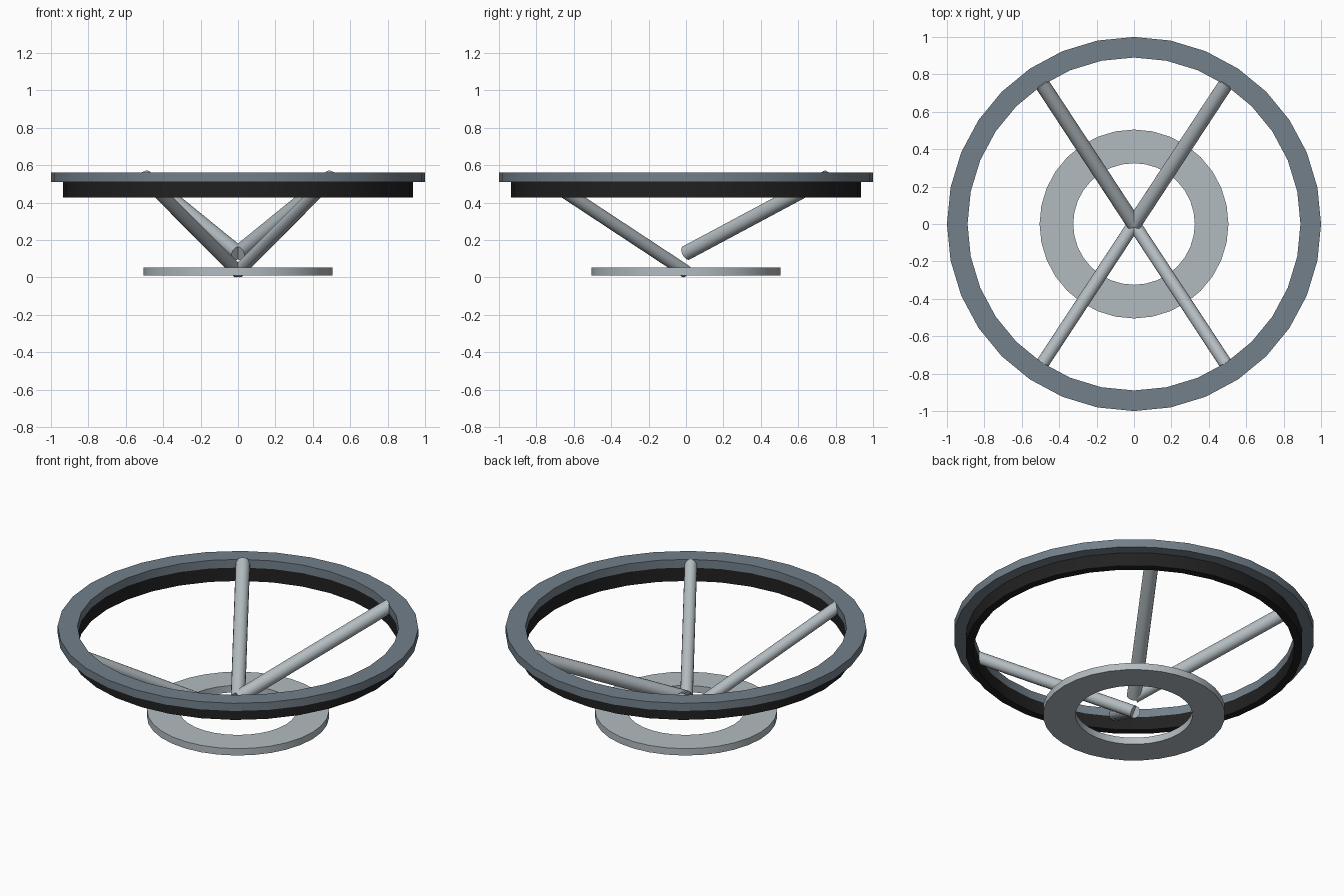
import bpy
import bmesh
import math
from mathutils import Vector

default = bpy.data.objects.get("Cube")
if default:
    bpy.data.objects.remove(default)


def material(name, rgb):
    mat = bpy.data.materials.new(name)
    mat.use_nodes = True
    mat.diffuse_color = (*rgb, 1)
    bsdf = next(n for n in mat.node_tree.nodes if n.type == "BSDF_PRINCIPLED")
    bsdf.inputs["Base Color"].default_value = (*rgb, 1)
    return mat


def finish(name, bm, mat):
    bmesh.ops.recalc_face_normals(bm, faces=bm.faces[:])
    mesh = bpy.data.meshes.new(name)
    bm.to_mesh(mesh)
    bm.free()
    mesh.materials.append(mat)
    obj = bpy.data.objects.new(name, mesh)
    bpy.context.collection.objects.link(obj)
    bpy.ops.object.select_all(action="DESELECT")
    obj.select_set(True)
    bpy.context.view_layer.objects.active = obj
    bpy.ops.object.shade_smooth_by_angle(angle=math.radians(40))
    return obj


def ring(name, inner, outer, low, high, mat, sides=32):
    """Sweep a rectangular section around the z axis."""
    bm = bmesh.new()
    section = [(inner, low), (outer, low), (outer, high), (inner, high)]
    loops = []
    for i in range(sides):
        a = math.tau * i / sides
        loops.append([bm.verts.new((r * math.cos(a), r * math.sin(a), z))
                      for r, z in section])
    for i in range(sides):
        here, there = loops[i], loops[(i + 1) % sides]
        for j in range(4):
            k = (j + 1) % 4
            bm.faces.new((here[j], there[j], there[k], here[k]))
    return finish(name, bm, mat)


def rod(name, start, end, radius, mat):
    """Straight round bar between two points."""
    start, end = Vector(start), Vector(end)
    axis = end - start
    bm = bmesh.new()
    bmesh.ops.create_cone(bm, cap_ends=True, segments=16, radius1=radius,
                          radius2=radius, depth=axis.length)
    bmesh.ops.rotate(bm, verts=bm.verts[:], cent=(0, 0, 0),
                     matrix=axis.to_track_quat("Z", "Y").to_matrix())
    bmesh.ops.translate(bm, verts=bm.verts[:], vec=(start + end) / 2)
    return finish(name, bm, mat)


blue_grey = material("blue grey", (0.17, 0.215, 0.255))
black = material("black", (0.015, 0.015, 0.015))
light_grey = material("light grey", (0.45, 0.50, 0.53))

# Rim with the dark band under it, and the flat base ring
ring("rim", 0.89, 1.0, 0.51, 0.56, blue_grey)
ring("rim_underside", 0.89, 0.935, 0.428, 0.51, black)
ring("base_ring", 0.325, 0.505, 0.01, 0.052, light_grey)

# Four slanted spokes; the back pair starts higher and is thicker
for side, x in (("left", 0.497), ("right", -0.497)):
    rod("front_spoke_" + side, (0, 0, 0.031), (x, -0.757, 0.53), 0.035, light_grey)
    rod("back_spoke_" + side, (0, 0, 0.13), (x, 0.757, 0.535), 0.04, light_grey)
